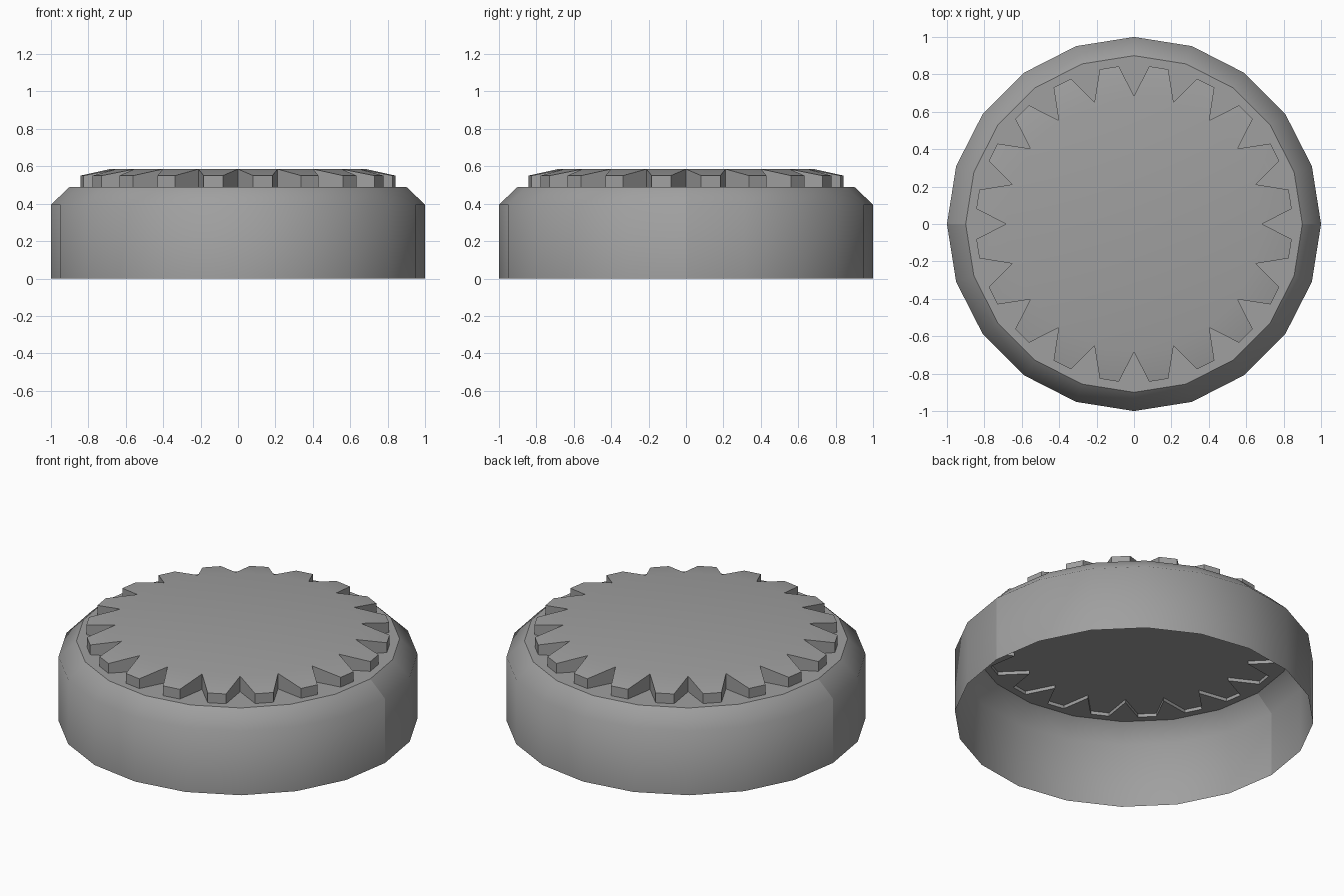
import bpy, bmesh
from math import sin, cos, radians

cube = bpy.data.objects.get("Cube")
if cube:
    bpy.data.objects.remove(cube, do_unlink=True)

SIDES = 20
STEP = 360 / SIDES

grey = bpy.data.materials.new("plain grey")
grey.use_nodes = True
colour = (0.35, 0.35, 0.35, 1)
grey.diffuse_color = colour
grey.node_tree.nodes["Principled BSDF"].inputs["Base Color"].default_value = colour


def ring(bm, radius, z, angles):
    return [bm.verts.new((radius * cos(radians(a)), radius * sin(radians(a)), z)) for a in angles]


def bridge(bm, low, high):
    n = len(low)
    for i in range(n):
        j = (i + 1) % n
        bm.faces.new((low[i], low[j], high[j], high[i]))


def finish(bm, name, is_sharp):
    bm.normal_update()
    for f in bm.faces:
        f.smooth = True
    for e in bm.edges:
        e.smooth = not is_sharp(e)
    mesh = bpy.data.meshes.new(name)
    bm.to_mesh(mesh)
    bm.free()
    mesh.materials.append(grey)
    obj = bpy.data.objects.new(name, mesh)
    bpy.context.collection.objects.link(obj)


corners = [i * STEP for i in range(SIDES)]


def star(bm, z_notch, z_tip):
    """Toothed outline: a notch followed by the two corners of a tooth."""
    outline = []
    for a in corners:
        outline += ring(bm, 0.685, z_notch, [a])
        outline += ring(bm, 0.847, z_tip, [a + 5.5, a + STEP - 5.5])
    return outline


# Open-bottomed cup with a bevelled shoulder and a flat rim around the toothed opening
bm = bmesh.new()
base = ring(bm, 1.0, 0.0, corners)
shoulder = ring(bm, 1.0, 0.395, corners)
rim = ring(bm, 0.9, 0.49, corners)
bridge(bm, base, shoulder)
bridge(bm, shoulder, rim)
opening = star(bm, 0.49, 0.49)
for i in range(SIDES):
    j = (i + 1) % SIDES
    notch, tip_a, tip_b = opening[3 * i:3 * i + 3]
    bm.faces.new((rim[i], rim[j], opening[3 * j], tip_b, tip_a, notch))


def cup_sharp(edge):
    a, b = (v.co for v in edge.verts)
    on_rim = min(a.z, b.z) > 0.48
    on_seam = max(abs(a.y), abs(b.y)) < 0.001
    return on_rim or on_seam


finish(bm, "cup_shell", cup_sharp)

# Raised toothed cap with sloping teeth
bm = bmesh.new()
foot = star(bm, 0.49, 0.49)
crown = star(bm, 0.585, 0.55)
bridge(bm, foot, crown)
for i in range(SIDES):
    k = 3 * i
    bm.faces.new((crown[k], crown[k + 1], crown[k + 2], crown[(k + 3) % len(crown)]))
bm.faces.new(crown[::3])
finish(bm, "toothed_cap", lambda e: len(e.link_faces) < 2 or e.calc_face_angle() > 0.5)

# Flat ceiling inside the cup, slightly recessed into the cap
bm = bmesh.new()
bm.faces.new(star(bm, 0.51, 0.51)[::-1])
finish(bm, "cup_ceiling", lambda e: True)
